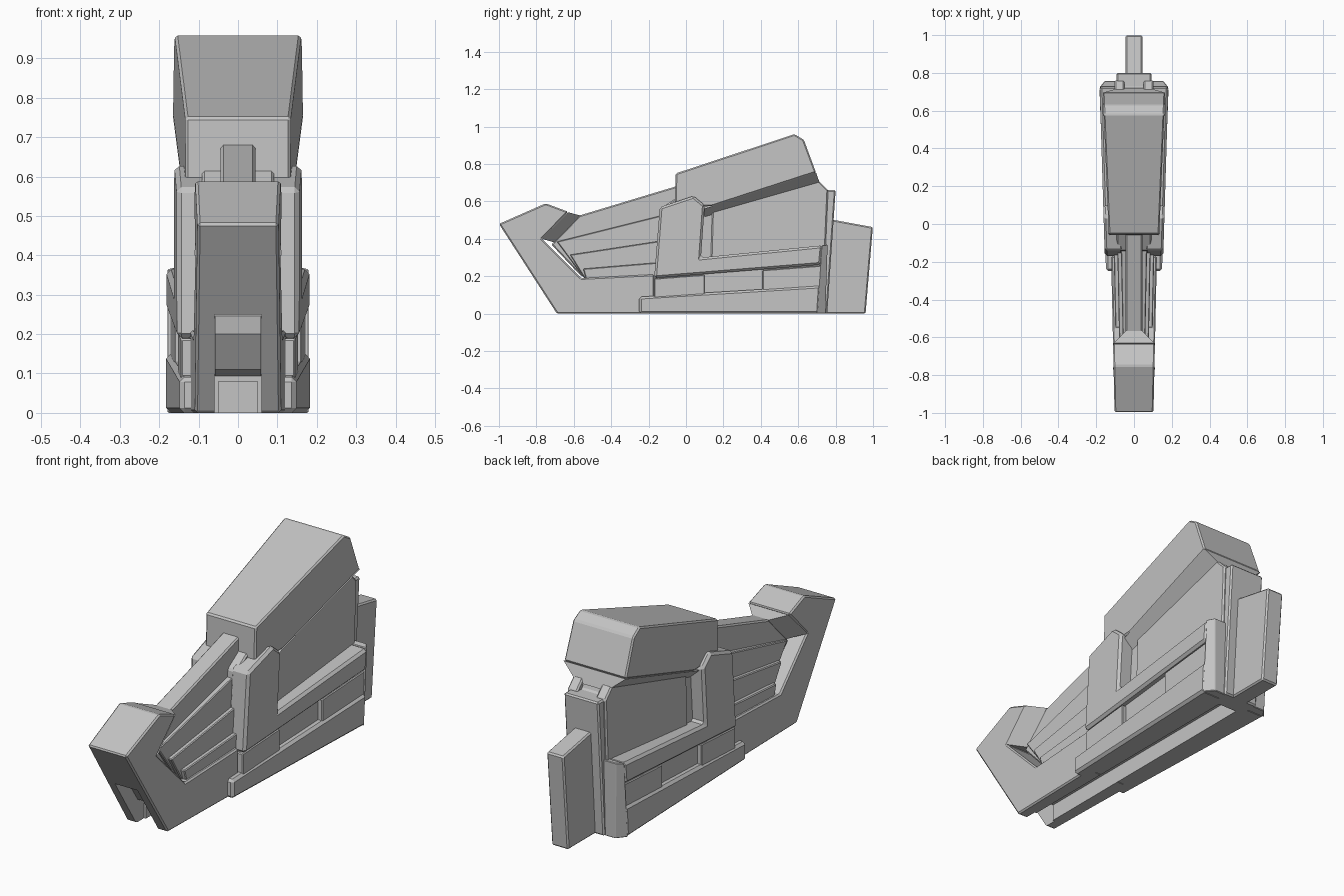
import bpy
import bmesh

cube = bpy.data.objects.get("Cube")
if cube:
    bpy.data.objects.remove(cube, do_unlink=True)

grey = bpy.data.materials.new("hull grey")
grey.use_nodes = True
colour = (0.55, 0.55, 0.55, 1)
grey.diffuse_color = colour
grey.node_tree.nodes["Principled BSDF"].inputs["Base Color"].default_value = colour


def solid(name, profile, width, inner=None, bevel=0.007):
    """Side profile of (y, z) points, as wide as width(y, z) on each side.
    With inner set, a plate from that x outwards, mirrored to the other side."""
    bm = bmesh.new()
    outer = [bm.verts.new((width(y, z), y, z)) for y, z in profile]
    back = [bm.verts.new((-width(y, z) if inner is None else inner, y, z))
            for y, z in profile]
    bm.faces.new(outer)
    bm.faces.new(back[::-1])
    n = len(profile)
    for i in range(n):
        j = (i + 1) % n
        bm.faces.new((outer[i], back[i], back[j], outer[j]))
    bmesh.ops.recalc_face_normals(bm, faces=bm.faces)
    mesh = bpy.data.meshes.new(name)
    bm.to_mesh(mesh)
    bm.free()
    mesh.materials.append(grey)
    ob = bpy.data.objects.new(name, mesh)
    bpy.context.scene.collection.objects.link(ob)
    if bevel:
        mod = ob.modifiers.new("edge chamfer", 'BEVEL')
        mod.width, mod.segments = bevel, 1
    if inner is not None:
        ob.modifiers.new("other side", 'MIRROR')
    return ob


def taper(base, slope=0.0):
    return lambda y, z: base + slope * y


def box(y0, y1, z0, z1):
    return [(y0, z0), (y1, z0), (y1, z1), (y0, z1)]


# Front hull with the raised nose
nose = solid("nose", [(-1, .48), (-.75, .59), (-.63, .545), (-.77, .40), (-.56, .19),
                      (-.17, .21), (-.17, 0), (-.69, 0)], taper(.125, .022))
solid("nose_back_chamfer", [(-.63, .542), (-.77, .40), (-.70, .38), (-.565, .525)],
      lambda y, z: .110 - .8 * (y + .77 - .966 * (z - .40)), bevel=0)

# Central body behind the nose
core = solid("core_body", [(-.18, 0), (-.14, .56), (-.05, .62), (.70, .71), (.72, .66),
                           (.80, .66), (.755, 0)], taper(.092))

# Front slot and the long channel underneath
cutters = [solid("slot_cutter", box(-1.1, -.63, -.1, .25), taper(.06), bevel=0),
           solid("channel_cutter", box(-1.1, .66, -.1, .08), taper(.05), bevel=0)]
for cutter in cutters:
    cutter.hide_render = True
    cutter.hide_viewport = True
    cutter.display_type = 'WIRE'
    for part in (nose, core):
        mod = part.modifiers.new("cut", 'BOOLEAN')
        mod.operation, mod.object, mod.solver = 'DIFFERENCE', cutter, 'EXACT'
solid("slot_block", [(-.62, .25), (-.74, .20), (-.68, .11), (-.62, .09)], taper(.059), bevel=0)

# Neck: a narrow spine over stepped slats
solid("neck_spine", [(-.72, .37), (-.57, .525), (-.04, .685), (-.04, .2), (-.56, .2)], taper(.044))
for i, (y, front, rear) in enumerate([(-.69, .385, .525), (-.62, .315, .39), (-.55, .24, .275)]):
    solid("neck_slat_%d" % (i + 1), [(y, front), (-.13, rear), (-.13, .17), (-.53, .17)],
          taper(.072 + .019 * i, .02), bevel=.004)

# Head block and its sloping underside
solid("head", [(-.055, .75), (.58, .96), (.63, .93), (.695, .755), (.14, .575), (-.06, .57)],
      taper(.136, .042))
solid("head_underside", [(.10, .562), (.695, .755), (.72, .685), (.14, .53), (.10, .517)],
      lambda y, z: .136 + .042 * y + 1.1 * (z - .575 - .324 * (y - .14)), bevel=0)

# Side panel below the head, behind a narrow groove
solid("side_panel", [(.13, .2), (.14, .56), (.71, .71), (.76, .66), (.74, .2)],
      taper(.103), inner=.05)

# Side armour: upright pillar and long arm
solid("side_armour", [(-.17, .19), (-.14, .57), (.04, .63), (.10, .58), (.08, .30),
                      (.73, .365), (.72, .262)], taper(.16, .03), inner=.06, bevel=.012)

# Recessed band under the arm with two raised blocks
solid("side_band", [(-.17, .05), (-.165, .21), (.72, .28), (.72, .05)], taper(.128, .03), inner=.06)
solid("band_block_front", [(-.17, .08), (-.17, .188), (.10, .209), (.10, .09)],
      taper(.15, .03), inner=.06, bevel=.004)
solid("band_block_rear", [(.41, .1), (.41, .233), (.72, .257), (.72, .1)],
      taper(.15, .03), inner=.06, bevel=.004)

# Lower skirt, and the bracket closing skirt and arm at the rear
solid("skirt", [(-.25, 0), (-.25, .09), (.72, .15), (.71, 0)], taper(.157, .036),
      inner=.07, bevel=.012)
solid("rear_bracket", [(.70, 0), (.725, .365), (.757, .37), (.745, 0)],
      lambda y, z: .181 - .8 * (y - .70 - .068 * z), inner=.07, bevel=.003)

# Tail fin
solid("tail_fin", [(.74, 0), (.77, .505), (.999, .463), (.96, 0)], taper(.045))
